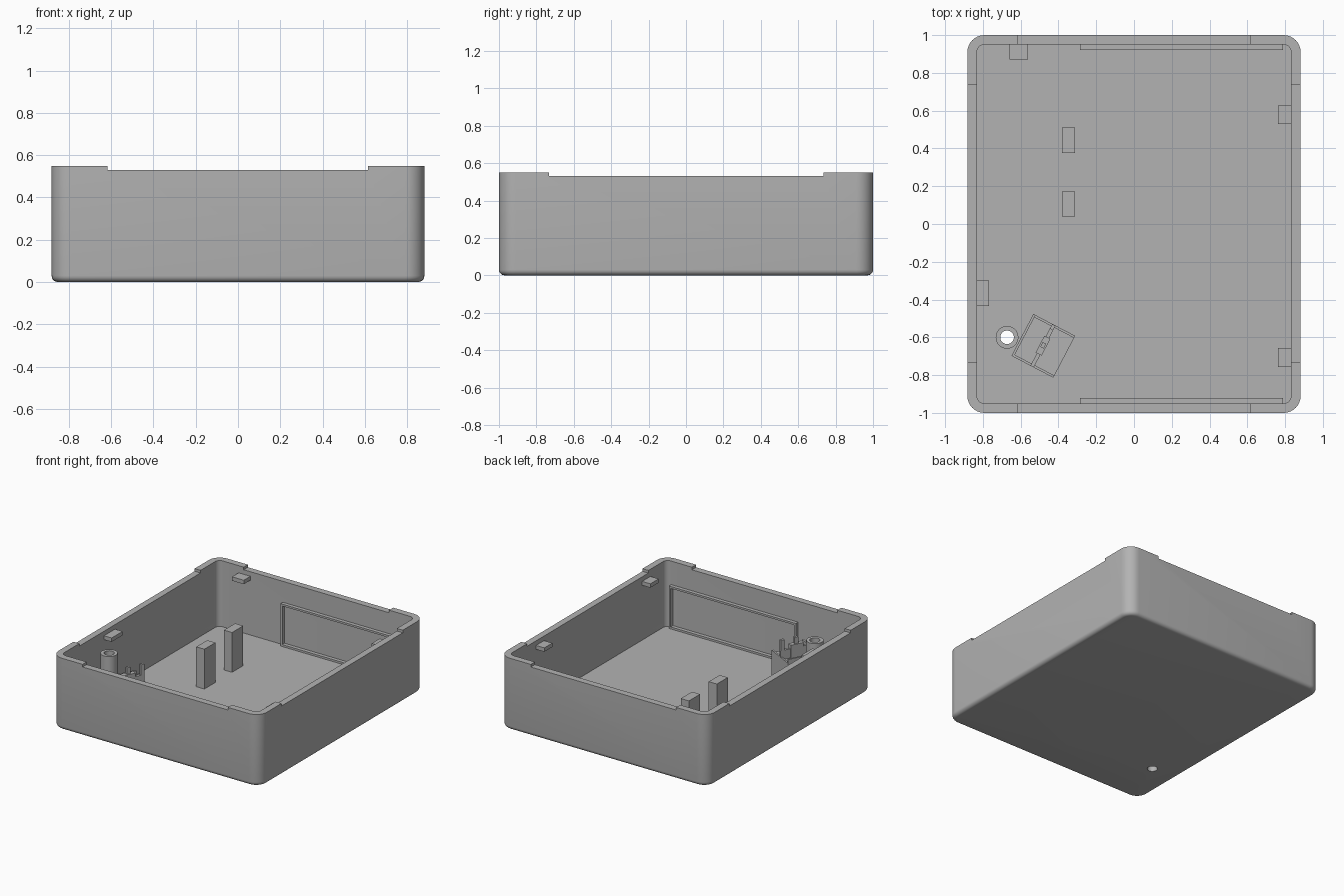
import bpy, bmesh, math
from mathutils import Matrix, Vector

if "Cube" in bpy.data.objects:
    bpy.data.objects.remove(bpy.data.objects["Cube"])

HX, HY, H = 0.882, 1.0, 0.55      # outer half sizes and height
WALL, FLOOR, NOTCH_Z = 0.05, 0.045, 0.53

grey = bpy.data.materials.new("grey plastic")
grey.diffuse_color = (0.45, 0.45, 0.45, 1)
grey.use_nodes = True
grey.node_tree.nodes["Principled BSDF"].inputs["Base Color"].default_value = grey.diffuse_color


def make(name, bm):
    bmesh.ops.recalc_face_normals(bm, faces=bm.faces)
    mesh = bpy.data.meshes.new(name)
    bm.to_mesh(mesh)
    bm.free()
    mesh.materials.append(grey)
    ob = bpy.data.objects.new(name, mesh)
    bpy.context.collection.objects.link(ob)
    return ob


def box(name, x0, x1, y0, y1, z0, z1, frame=Matrix()):
    bm = bmesh.new()
    size = Matrix.Diagonal((x1 - x0, y1 - y0, z1 - z0, 1))
    mid = Matrix.Translation(((x0 + x1) / 2, (y0 + y1) / 2, (z0 + z1) / 2))
    bmesh.ops.create_cube(bm, size=1, matrix=frame @ mid @ size)
    return make(name, bm)


def cylinder(name, x, y, r, z0, z1):
    bm = bmesh.new()
    bmesh.ops.create_cone(bm, cap_ends=True, segments=32, radius1=r, radius2=r, depth=z1 - z0,
                          matrix=Matrix.Translation((x, y, (z0 + z1) / 2)))
    return make(name, bm)


def cut(ob, cutters):
    for c in cutters:
        m = ob.modifiers.new("cut", 'BOOLEAN')
        m.operation, m.solver, m.object = 'DIFFERENCE', 'EXACT', c
    bpy.context.view_layer.update()
    deps = bpy.context.evaluated_depsgraph_get()
    mesh = bpy.data.meshes.new_from_object(ob.evaluated_get(deps))
    ob.modifiers.clear()
    ob.data = mesh


def smooth(ob):
    bpy.ops.object.select_all(action='DESELECT')
    ob.select_set(True)
    bpy.context.view_layer.objects.active = ob
    bpy.ops.object.shade_smooth_by_angle(angle=math.radians(30))


def ring(bm, inset, radius, z, n=8):
    verts = []
    for k, (sx, sy) in enumerate(((1, 1), (-1, 1), (-1, -1), (1, -1))):
        cx, cy = sx * (HX - inset - radius), sy * (HY - inset - radius)
        for i in range(n + 1):
            a = math.pi / 2 * (k + i / n)
            verts.append(bm.verts.new((cx + radius * math.cos(a), cy + radius * math.sin(a), z)))
    return verts


# Tray shell: rounded bottom edge, outer wall, rim, inner wall, floor
bm = bmesh.new()
R, B = 0.09, 0.03
profile = []
for i in range(6):
    a = math.pi / 2 * i / 5
    inset = B * (1 - math.sin(a))
    profile.append((inset, R - inset, B * (1 - math.cos(a))))
profile += [(0, R, H), (WALL, 0.04, H), (WALL, 0.04, FLOOR)]
rings = [ring(bm, *p) for p in profile]
for a, b in zip(rings, rings[1:]):
    for i in range(len(a)):
        j = (i + 1) % len(a)
        bm.faces.new((a[i], a[j], b[j], b[i]))
bm.faces.new(rings[0][::-1])
bm.faces.new(rings[-1])
shell = make("tray_shell", bm)

# Screw boss with a hole through the floor
SX, SY = -0.672, -0.6
boss = cylinder("screw_boss", SX, SY, 0.06, FLOOR - 0.01, 0.47)

# Shallow rim notches and the screw hole
cutters = [box("notch_cutter_x", -0.617, 0.615, -1.2, 1.2, NOTCH_Z, 0.7),
           box("notch_cutter_y", -1.1, 1.1, -0.733, 0.735, NOTCH_Z, 0.7)]
hole = cylinder("hole_cutter", SX, SY, 0.036, -0.1, 0.7)
cut(shell, cutters + [hole])
cut(boss, [hole])
for c in cutters + [hole]:
    bpy.data.objects.remove(c)
smooth(shell)
smooth(boss)

# Snap tabs just below the rim
for i, (x0, x1, y0, y1) in enumerate(((-0.66, -0.56, 0.87, 0.955), (0.762, 0.84, 0.53, 0.627),
                                      (0.762, 0.84, -0.757, -0.657), (-0.84, -0.768, -0.433, -0.3))):
    box(f"snap_tab_{i + 1}", x0, x1, y0, y1, 0.465, 0.495)

# Two support posts
for i, (y0, y1) in enumerate(((0.375, 0.51), (0.04, 0.172))):
    box(f"support_post_{i + 1}", -0.382, -0.313, y0, y1, FLOOR - 0.01, 0.35)

# Raised frames on the inner front and back walls
for side, s in (("front", -1), ("back", 1)):
    y0, y1 = sorted((s * 0.922, s * 0.955))
    box(f"{side}_frame_top", -0.285, 0.79, y0, y1, 0.355, 0.37)
    box(f"{side}_frame_bottom", -0.285, 0.79, y0, y1, FLOOR - 0.01, FLOOR + 0.015)
    for n, x in (("left", -0.285), ("right", 0.775)):
        box(f"{side}_frame_{n}", x, x + 0.015, y0, y1, FLOOR, 0.36)

# Angled holder: thin walls round a raised plate, with a central rib and prongs
F = Matrix.Translation((-0.48, -0.645, 0)) @ Matrix.Rotation(math.radians(-27.6), 4, 'Z')
L, T = 0.125, 0.013
low = FLOOR - 0.01
box("holder_plate", -L, L, -L, L, 0.25, 0.28, F)
box("holder_left_wall", -L, -L + T, -L, L, low, 0.33, F)
box("holder_front_wall", -L, L, -L, -L + T, low, 0.33, F)
box("holder_back_wall", -L, L, L - T, L, low, 0.30, F)
box("holder_rib", -0.012, 0.008, -L, L, low, 0.35, F)
box("holder_rib_pad", -0.02, 0.016, -0.05, 0.05, 0.27, 0.38, F)
for i, v in enumerate((0.0, 0.108)):
    box(f"holder_prong_{i + 1}", -0.012, 0.008, v - 0.012, v + 0.016, 0.3, 0.43, F)
